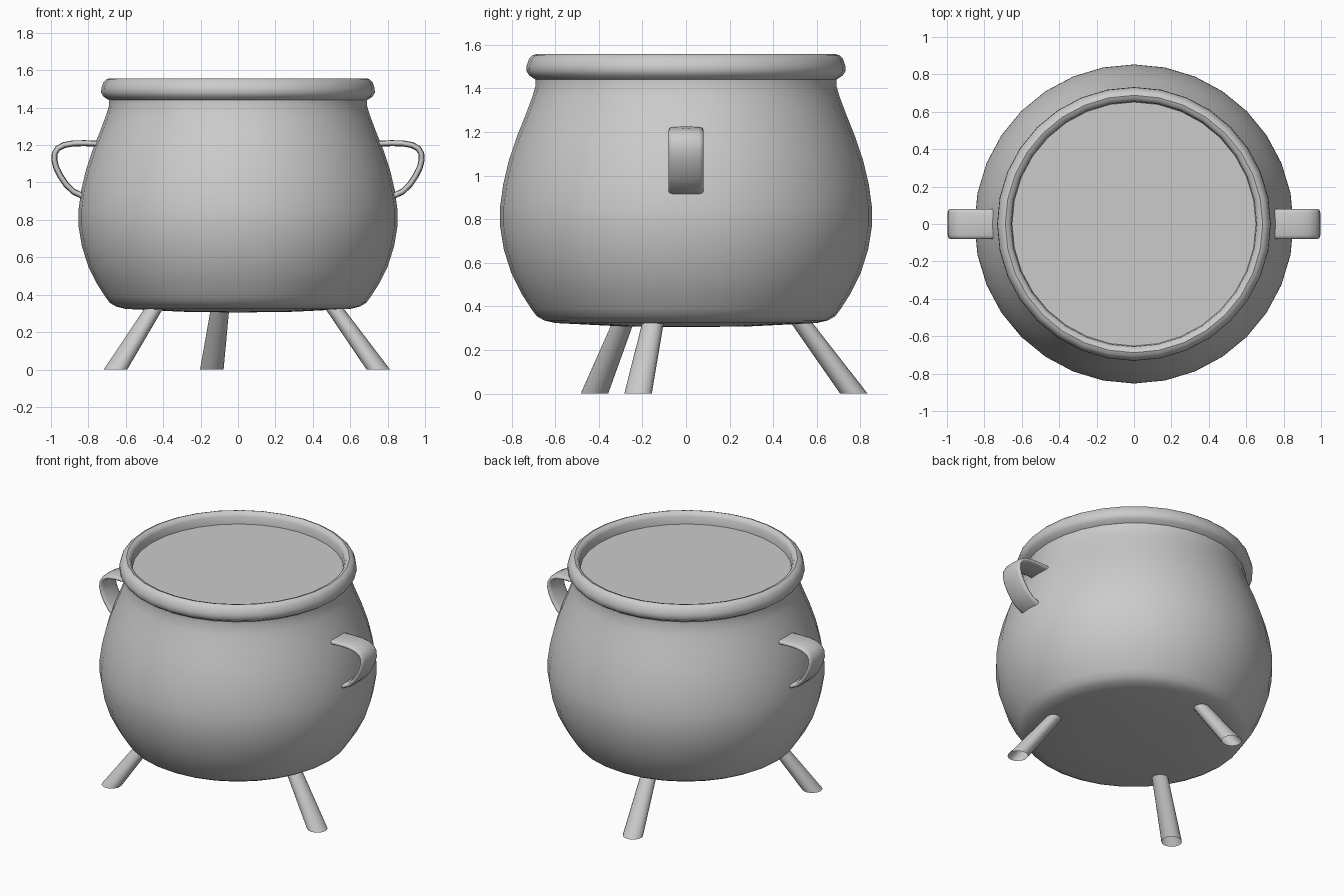
import bpy, bmesh, math
from mathutils import Vector

if "Cube" in bpy.data.objects:
    bpy.data.objects.remove(bpy.data.objects["Cube"])


def finish(name, rings, caps=False, closed=False, angle=40):
    """Skin a list of closed point rings into a smooth-shaded object."""
    bm = bmesh.new()
    vs = [[bm.verts.new(p) for p in ring] for ring in rings]
    n = len(rings[0])
    for a, b in zip(vs, vs[1:]):
        for i in range(n):
            j = (i + 1) % n
            bm.faces.new((a[i], a[j], b[j], b[i]))
    if caps:
        bm.faces.new(vs[0][::-1])
        bm.faces.new(vs[-1])
    bmesh.ops.recalc_face_normals(bm, faces=bm.faces)
    me = bpy.data.meshes.new(name)
    bm.to_mesh(me)
    bm.free()
    ob = bpy.data.objects.new(name, me)
    bpy.context.collection.objects.link(ob)
    bpy.ops.object.select_all(action='DESELECT')
    ob.select_set(True)
    bpy.context.view_layer.objects.active = ob
    bpy.ops.object.shade_smooth_by_angle(angle=math.radians(angle))
    return ob


def circle(r, z, n, cx=0, cy=0):
    return [(cx + r * math.sin(math.tau * i / n), cy + r * math.cos(math.tau * i / n), z)
            for i in range(n)]


# Pot: lathed wall and rolled rim, closed by the shallow base and the contents
profile = [(0.02, 0.305), (0.3, 0.309), (0.6, 0.324), (0.65, 0.336), (0.685, 0.356),
           (0.71, 0.39), (0.755, 0.46), (0.80, 0.55), (0.835, 0.66), (0.853, 0.77),
           (0.852, 0.86), (0.838, 0.96), (0.812, 1.07), (0.775, 1.18), (0.735, 1.28),
           (0.705, 1.36), (0.69, 1.41), (0.69, 1.44), (0.718, 1.458), (0.732, 1.48),
           (0.73, 1.505), (0.72, 1.535), (0.705, 1.55), (0.688, 1.557), (0.668, 1.55),
           (0.656, 1.53), (0.652, 1.48)]
finish("pot", [circle(r, z, 32) for r, z in profile], caps=True)

# Handles: a flat rounded strap swept along a bent path
path = [(0.74, 1.207), (0.82, 1.21), (0.88, 1.209), (0.93, 1.2), (0.963, 1.183),
        (0.98, 1.155), (0.982, 1.12), (0.972, 1.08), (0.95, 1.035), (0.92, 0.99),
        (0.88, 0.951), (0.825, 0.925)]
section = [(-0.08, 0), (-0.076, 0.009), (-0.06, 0.014), (0, 0.016), (0.06, 0.014), (0.076, 0.009),
           (0.08, 0), (0.076, -0.009), (0.06, -0.014), (0, -0.016), (-0.06, -0.014), (-0.076, -0.009)]
for side, name in ((1, "right_handle"), (-1, "left_handle")):
    pts = [Vector(p) for p in path]
    rings = []
    for i, p in enumerate(pts):
        t = (pts[min(i + 1, len(pts) - 1)] - pts[max(i - 1, 0)]).normalized()
        rings.append([(side * (p.x - t.y * h), y, p.y + t.x * h) for y, h in section])
    finish(name, rings, caps=True, angle=50)

# Legs: three splayed tapering tubes, cut level at the ground
feet = [("back_leg", -0.14, 0.77), ("left_leg", -0.655, -0.42), ("right_leg", 0.75, -0.22)]
for name, x, y in feet:
    top = 0.655
    finish(name, [circle(0.063, 0, 16, x, y), circle(0.048, 0.36, 16, x * top, y * top)])
